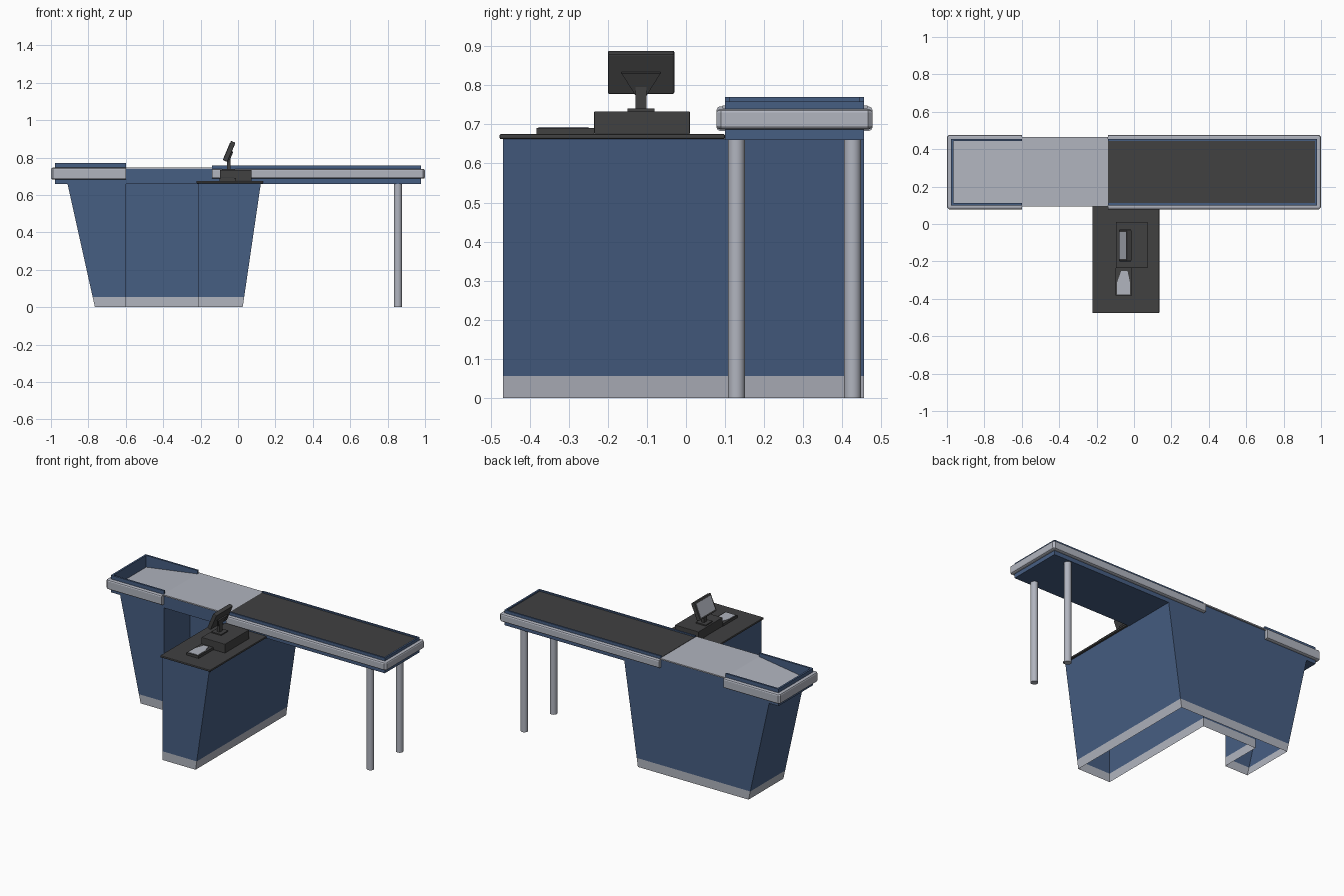
import bpy, bmesh, math
from mathutils import Matrix, Vector

if "Cube" in bpy.data.objects:
    bpy.data.objects.remove(bpy.data.objects["Cube"])


def material(name, rgb):
    m = bpy.data.materials.new(name)
    m.diffuse_color = (*rgb, 1)
    m.use_nodes = True
    m.node_tree.nodes["Principled BSDF"].inputs["Base Color"].default_value = m.diffuse_color
    return m


BLUE = material("blue_panel", (0.062, 0.112, 0.225))
GREY = material("light_grey", (0.44, 0.46, 0.52))
DARK = material("dark_grey", (0.052, 0.052, 0.053))


def finish(name, bm, *mats, recalc=True):
    if recalc:
        bmesh.ops.recalc_face_normals(bm, faces=bm.faces)
    me = bpy.data.meshes.new(name)
    bm.to_mesh(me)
    bm.free()
    for m in mats:
        me.materials.append(m)
    ob = bpy.data.objects.new(name, me)
    bpy.context.collection.objects.link(ob)
    return ob


def box(name, x, y, z, mat, bevel=0.0, matrix=None):
    bm = bmesh.new()
    bmesh.ops.create_cube(bm, size=1)
    for v in bm.verts:
        v.co = [a[0] + (c + 0.5) * (a[1] - a[0]) for a, c in zip((x, y, z), v.co)]
    if bevel:
        bmesh.ops.bevel(bm, geom=bm.edges[:], offset=bevel, segments=2,
                        profile=0.5, affect='EDGES')
    if matrix:
        bm.transform(matrix)
    return finish(name, bm, mat)


def prism(name, pts, push, mat):
    """Polygon of 3D points extruded along a vector."""
    bm = bmesh.new()
    f = bm.faces.new([bm.verts.new(p) for p in pts])
    r = bmesh.ops.extrude_face_region(bm, geom=[f], use_keep_orig=True)
    bmesh.ops.translate(bm, vec=push,
                        verts=[g for g in r['geom'] if isinstance(g, bmesh.types.BMVert)])
    return finish(name, bm, mat)


Y0, Y1 = 0.10, 0.455      # conveyor width
XE = 0.978                # conveyor half length
MID_L, MID_R = -0.6, -0.14


def u_sweep(name, xs, side, profile, mat):
    """Sweep an (offset, z) profile round three sides of a conveyor end."""
    bm = bmesh.new()
    rings = []
    for o, z in profile:
        c = max(o * 0.5, 0)
        xe = side * (XE + o)
        path = [(xs, Y1 + o), (xe - side * c, Y1 + o), (xe, Y1 + o - c),
                (xe, Y0 - o + c), (xe - side * c, Y0 - o), (xs, Y0 - o)]
        rings.append([bm.verts.new((px, py, z)) for px, py in path])
    n = len(rings)
    for i in range(n):
        a, b = rings[i], rings[(i + 1) % n]
        for k in range(5):
            bm.faces.new((a[k], a[k + 1], b[k + 1], b[k]))
    bm.faces.new([r[0] for r in rings])
    bm.faces.new([r[-1] for r in rings])
    bmesh.ops.remove_doubles(bm, verts=bm.verts, dist=1e-5)
    return finish(name, bm, mat)


def bumper(name, xs, side, z0, z1):
    r = 0.009
    p = [(0, z0), (0.013, z0), (0.019, z0 + 0.003), (0.022, z0 + r),
         (0.022, z1 - r), (0.019, z1 - 0.003), (0.013, z1), (0, z1)]
    u_sweep(name, xs, side, p, GREY)


# Cabinet: plan outline with sloping ends, open underneath, grey plinth band
bm = bmesh.new()
levels = []
TOP = 0.662
for z in (0, 0.056, TOP):
    t = z / TOP
    right, left = 0.025 + 0.097 * t, -0.765 - 0.147 * t
    plan = [(right, -0.468), (right, Y1), (left, Y1), (left, Y0), (MID_L, Y0),
            (MID_L, 0.37), (-0.21, 0.37), (-0.21, -0.468)]
    levels.append([bm.verts.new((x, y, z)) for x, y in plan])
for li in range(2):
    a, b = levels[li], levels[li + 1]
    for k in range(8):
        j = (k + 1) % 8
        f = bm.faces.new((a[k], a[j], b[j], b[k]))
        f.material_index = 1 if li == 0 else 0
finish("cabinet", bm, BLUE, GREY, recalc=False)

# Conveyor body, its floor dropping into the bagging tray at the left
prism("conveyor_body",
      [(-XE, Y0, 0.66), (XE, Y0, 0.66), (XE, Y0, 0.742), (MID_L, Y0, 0.742),
       (-XE, Y0, 0.686)], (0, Y1 - Y0, 0), BLUE)
prism("tray_floor",
      [(-0.966, Y0 + 0.012, 0.686), (MID_L, Y0 + 0.012, 0.740),
       (MID_L, Y0 + 0.012, 0.748), (-0.966, Y0 + 0.012, 0.694)],
      (0, Y1 - Y0 - 0.024, 0), GREY)
box("scanner_plate", (MID_L, MID_R), (0.093, 0.464), (0.740, 0.748), GREY)
box("belt", (MID_R, 0.967), (Y0 + 0.010, Y1 - 0.010), (0.735, 0.750), DARK)

# Raised rims and grey bumpers round both ends
u_sweep("tray_wall", MID_L, -1,
        [(-0.012, 0.67), (0, 0.67), (0, 0.77), (-0.012, 0.77)], BLUE)
u_sweep("belt_rim", MID_R, 1,
        [(-0.011, 0.735), (0, 0.735), (0, 0.758), (-0.011, 0.758)], BLUE)
bumper("tray_bumper", MID_L, -1, 0.683, 0.746)
bumper("belt_bumper", MID_R, 1, 0.687, 0.739)

# Round legs
for name, y in (("front_leg", 0.129), ("back_leg", 0.426)):
    bm = bmesh.new()
    bmesh.ops.create_cone(bm, cap_ends=True, segments=24, radius1=0.022,
                          radius2=0.022, depth=0.662,
                          matrix=Matrix.Translation((0.855, y, 0.331)))
    for f in bm.faces:
        f.smooth = len(f.verts) == 4
    finish(name, bm, GREY)

# Cashier worktop
box("worktop", (-0.222, 0.135), (-0.477, Y0), (0.662, 0.675), DARK, bevel=0.004)

# Register base and keypad
box("register_base", (-0.096, 0.072), (-0.235, 0.01), (0.675, 0.733), DARK, bevel=0.002)
box("keypad_base", (-0.098, -0.012), (-0.383, -0.235), (0.675, 0.691), DARK)
prism("keypad_plate",
      [(-0.09, -0.377, 0.690), (-0.022, -0.377, 0.690), (-0.022, -0.31, 0.690),
       (-0.035, -0.25, 0.690), (-0.068, -0.25, 0.690), (-0.09, -0.31, 0.690)],
      (0, 0, 0.003), GREY)

# Monitor stand
YC = -0.115
box("monitor_foot", (-0.085, -0.015), (YC - 0.035, YC + 0.035), (0.732, 0.740), DARK)
box("monitor_stem", (-0.058, -0.040), (YC - 0.014, YC + 0.014), (0.738, 0.800), DARK)

# Tilted monitor: housing, screen and rear bracket share one tilt
tilt = Matrix.Translation((-0.047, YC, 0.833)) @ Matrix.Rotation(math.radians(23), 4, 'Y')
box("monitor_housing", (-0.013, 0.013), (-0.085, 0.085), (-0.056, 0.056), DARK,
    bevel=0.004, matrix=tilt)
box("monitor_screen", (-0.0145, -0.011), (-0.073, 0.073), (-0.044, 0.044), GREY, matrix=tilt)
prism("monitor_bracket",
      [tilt @ Vector(p) for p in ((0.012, -0.05, 0.006), (0.012, 0.05, 0.006),
                                  (0.012, 0.014, -0.056), (0.012, -0.014, -0.056))],
      tilt.to_3x3() @ Vector((0.009, 0, 0)), DARK)
